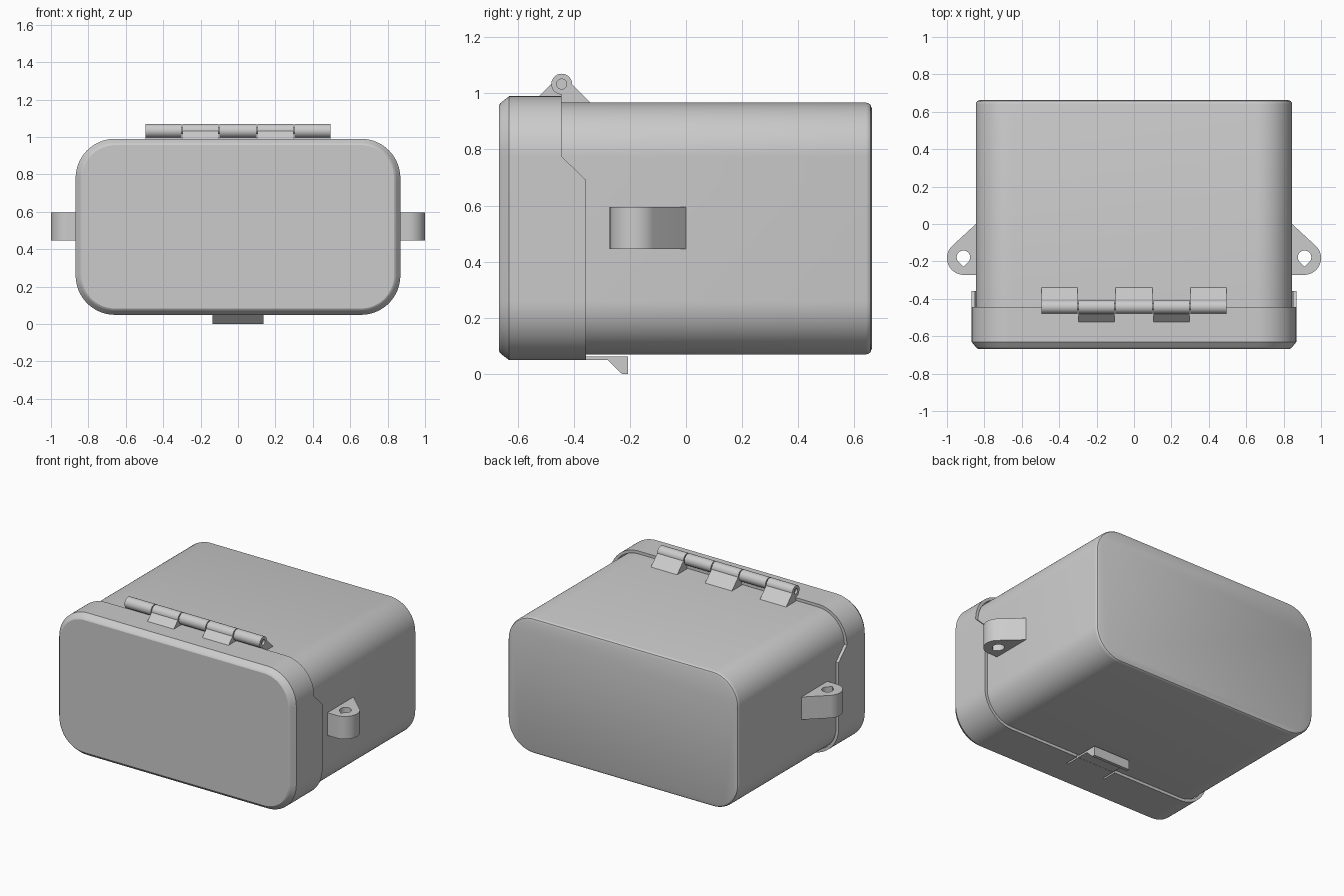
import bpy, bmesh, math

if "Cube" in bpy.data.objects:
    bpy.data.objects.remove(bpy.data.objects["Cube"])

mat = bpy.data.materials.new("grey plastic")
mat.diffuse_color = (0.6, 0.6, 0.6, 1)
mat.use_nodes = True
mat.node_tree.nodes["Principled BSDF"].inputs["Base Color"].default_value = mat.diffuse_color


def finish(name, bm):
    bmesh.ops.recalc_face_normals(bm, faces=bm.faces)
    me = bpy.data.meshes.new(name)
    bm.to_mesh(me)
    bm.free()
    ob = bpy.data.objects.new(name, me)
    bpy.context.collection.objects.link(ob)
    me.materials.append(mat)
    return ob


def activate(ob):
    bpy.ops.object.select_all(action='DESELECT')
    ob.select_set(True)
    bpy.context.view_layer.objects.active = ob


def cut(ob, cutter):
    cutter.hide_render = True
    m = ob.modifiers.new("cut", 'BOOLEAN')
    m.operation, m.solver, m.object = 'DIFFERENCE', 'EXACT', cutter
    activate(ob)
    bpy.ops.object.modifier_apply(modifier=m.name)
    bpy.data.objects.remove(cutter)


def arc(cx, cy, r, a0, a1, n=20):
    return [(cx + r * math.cos(math.radians(a0 + (a1 - a0) * i / n)),
             cy + r * math.sin(math.radians(a0 + (a1 - a0) * i / n))) for i in range(n + 1)]


def loft(name, rings):
    bm = bmesh.new()
    loops = [[bm.verts.new(p) for p in ring] for ring in rings]
    n = len(loops[0])
    for a, b in zip(loops, loops[1:]):
        for i in range(n):
            j = (i + 1) % n
            bm.faces.new((a[i], a[j], b[j], b[i]))
    bm.faces.new(loops[0])
    bm.faces.new(loops[-1])
    return finish(name, bm)


def prism_x(name, pts, a, b):
    return loft(name, [[(x, y, z) for y, z in pts] for x in (a, b)])


def prism_z(name, pts, a, b):
    return loft(name, [[(x, y, z) for x, y in pts] for z in (a, b)])


STEP_LOW, STEP_HIGH = 0.692, 0.775


def round_rect(hw, z0, z1, r, inset):
    """Rounded rectangle in x/z with extra side points where the lid seam steps."""
    hw, z0, z1, r = hw - inset, z0 + inset, z1 - inset, r - inset
    x = hw - r
    return (arc(x, z1 - r, r, 0, 90) + arc(-x, z1 - r, r, 90, 180)
            + [(-hw, STEP_HIGH), (-hw, STEP_LOW)]
            + arc(-x, z0 + r, r, 180, 270) + arc(x, z0 + r, r, 270, 360)
            + [(hw, STEP_LOW), (hw, STEP_HIGH)])


def seam_y(z):
    t = min(1, max(0, (z - STEP_LOW) / (STEP_HIGH - STEP_LOW)))
    return -0.357 - 0.086 * t


# box body, rounded at the back
prof = [(0, -0.55)] + [(0.02 - i, y) for i, y in ((0.02, 0.642), (0.018, 0.65), (0.013, 0.657), (0, 0.662))]
body = loft("box_body", [[(x, y, z) for x, z in round_rect(0.845, 0.07, 0.967, 0.19, i)] for i, y in prof])

# lid with bevelled front and stepped rim
prof = [(0.034, -0.667), (0.026, -0.663), (0.02, -0.656), (0, -0.63), (0, None), (0.019, None), (0.019, -0.52)]
lid = loft("lid", [[(x, seam_y(z) if y is None else y, z)
                    for x, z in round_rect(0.868, 0.049, 0.99, 0.21, i)] for i, y in prof])
for s in (-1, 1):
    slit = [(-0.455, 0.03), (-0.34, 0.03), (-0.34, 0.0685), (-0.455, 0.0685)]
    cut(lid, prism_x("slit_cutter", slit, s * 0.136, s * 0.148))

# latch tongue with hook under the box
latch = prism_x("latch", [(-0.36, 0.05), (-0.279, 0.05), (-0.228, 0), (-0.207, 0),
                          (-0.207, 0.063), (-0.36, 0.063)], -0.136, 0.136)

# hinge knuckles, alternating between body and lid
HY, HZ, HR = -0.443, 1.033, 0.037
body_prof = arc(HY, HZ, HR, 0, 270, 36) + [(HY, 0.955), (HY + HR + 0.078, 0.955)]
lid_prof = arc(HY, HZ, HR, 180, -90, 36) + [(HY, 0.98), (HY - HR - 0.053, 0.98)]
parts = [body, lid, latch]
for a, b, p in ((-0.495, -0.303, body_prof), (-0.297, -0.104, lid_prof), (-0.098, 0.098, body_prof),
                (0.104, 0.297, lid_prof), (0.303, 0.495, body_prof)):
    k = prism_x("hinge_knuckle", p, a, b)
    if abs(a + b) > 0.7:
        e = math.copysign(0.495, a)
        cut(k, prism_x("pit_cutter", arc(HY, HZ, 0.018, 0, 345, 23), e * 0.97, e * 1.05))
    parts.append(k)
parts.append(prism_x("hinge_pin", arc(HY, HZ, 0.018, 0, 345, 23), -0.4, 0.4))

# side ears with teardrop holes
for s, side in ((1, "right"), (-1, "left")):
    outline = [(0.82, 0.0), (0.845, 0.0)] + arc(0.91, -0.182, 0.09, 45, -90, 24) + [(0.82, -0.272)]
    drop = arc(0.912, -0.178, 0.036, -45, 225, 24) + [(0.912, -0.229)]
    ear = prism_z(side + "_ear", [(s * x, y) for x, y in outline], 0.445, 0.595)
    cut(ear, prism_z("hole_cutter", [(s * x, y) for x, y in drop], 0.4, 0.64))
    parts.append(ear)

# smooth round surfaces, keep edges sharp
for ob in parts:
    activate(ob)
    bpy.ops.object.shade_smooth_by_angle(angle=math.radians(25))
